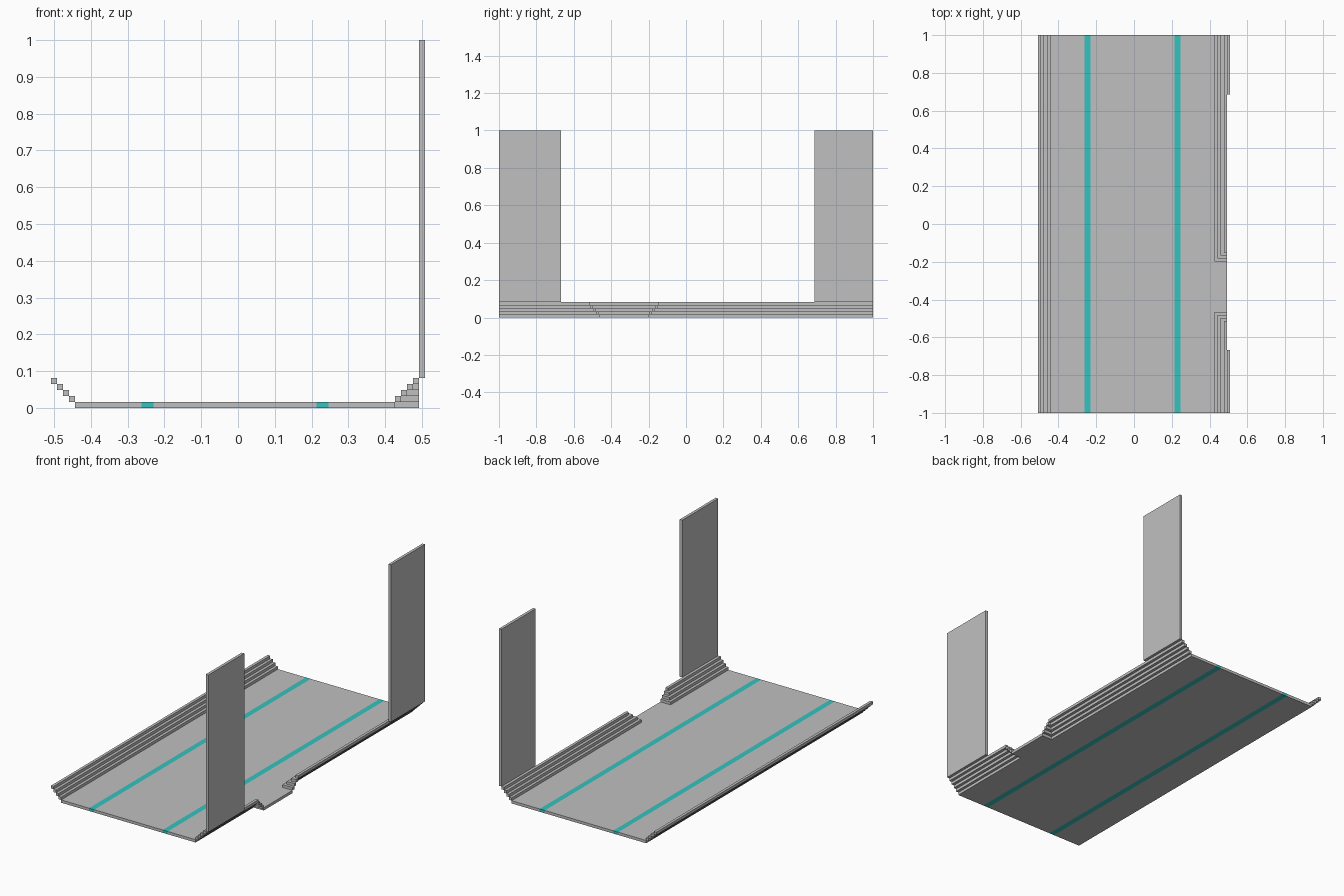
import bpy, bmesh

cube = bpy.data.objects.get("Cube")
if cube:
    bpy.data.objects.remove(cube, do_unlink=True)

U = 1 / 61                       # thickness of one layer / depth of one step
LEFT, RIGHT = -31 * U, 30 * U    # outer edges of the stepped borders
FLOOR_L, FLOOR_R = LEFT + 4 * U, RIGHT - 4 * U
GAP_FRONT, GAP_BACK = -0.465, -0.199   # entrance in the stepped border


def material(name, rgb):
    m = bpy.data.materials.new(name)
    m.use_nodes = True
    m.diffuse_color = (*rgb, 1)
    bsdf = m.node_tree.nodes["Principled BSDF"]
    bsdf.inputs["Base Color"].default_value = (*rgb, 1)
    bsdf.inputs["Roughness"].default_value = 0.8
    return m


GREY = material("light grey", (0.53, 0.53, 0.53))
TEAL = material("teal", (0.035, 0.54, 0.52))


def prism(name, outline, z0, z1, mat=GREY):
    """Extrude a flat outline from z0 up to z1."""
    bm = bmesh.new()
    face = bm.faces.new([bm.verts.new((x, y, z0)) for x, y in outline])
    top = bmesh.ops.extrude_face_region(bm, geom=[face])["geom"]
    bmesh.ops.translate(bm, vec=(0, 0, z1 - z0),
                        verts=[v for v in top if isinstance(v, bmesh.types.BMVert)])
    bmesh.ops.recalc_face_normals(bm, faces=bm.faces)
    mesh = bpy.data.meshes.new(name)
    bm.to_mesh(mesh)
    bm.free()
    mesh.materials.append(mat)
    obj = bpy.data.objects.new(name, mesh)
    bpy.context.collection.objects.link(obj)
    return obj


def box(name, x0, x1, y0, y1, z0, z1, mat=GREY):
    return prism(name, [(x0, y0), (x1, y0), (x1, y1), (x0, y1)], z0, z1, mat)


# Floor panels with two inlaid stripes running the full length
S1, S2 = FLOOR_L + 11 * U, FLOOR_R - 13 * U
box("floor_left", FLOOR_L, S1, -1, 1, 0, U)
box("stripe_left", S1, S1 + 2 * U, -1, 1, 0, U, TEAL)
box("floor_middle", S1 + 2 * U, S2, -1, 1, 0, U)
box("stripe_right", S2, S2 + 2 * U, -1, 1, 0, U, TEAL)
box("floor_right", S2 + 2 * U, FLOOR_R, -1, 1, 0, U)

# Landing that fills the entrance gap
box("entrance_landing", FLOOR_R, RIGHT, GAP_FRONT, GAP_BACK, 0, U)

# Stepped borders: straight on one side, turning the corner at the entrance
for k in range(4):
    z0, z1 = (k + 1) * U, (k + 2) * U
    box(f"straight_step_{k + 1}", FLOOR_L - (k + 1) * U, FLOOR_L - k * U, -1, 1, z0, z1)
    x0, x1 = FLOOR_R + k * U, FLOOR_R + (k + 1) * U
    for name, gap, end, out in (("front", GAP_FRONT, -1, -1), ("back", GAP_BACK, 1, 1)):
        near, far = gap + out * k * U, gap + out * (k + 1) * U
        if k < 3:
            outline = [(x0, end), (x0, near), (RIGHT, near),
                       (RIGHT, far), (x1, far), (x1, end)]
        else:
            outline = [(x0, end), (x0, near), (RIGHT, near), (RIGHT, end)]
        prism(f"{name}_step_{k + 1}", outline, z0, z1)

# Tall wall panels at both ends of the entrance side
box("front_wall", RIGHT, RIGHT + U, -1, -0.668, 5 * U, 1)
box("back_wall", RIGHT, RIGHT + U, 0.686, 1, 5 * U, 1)
